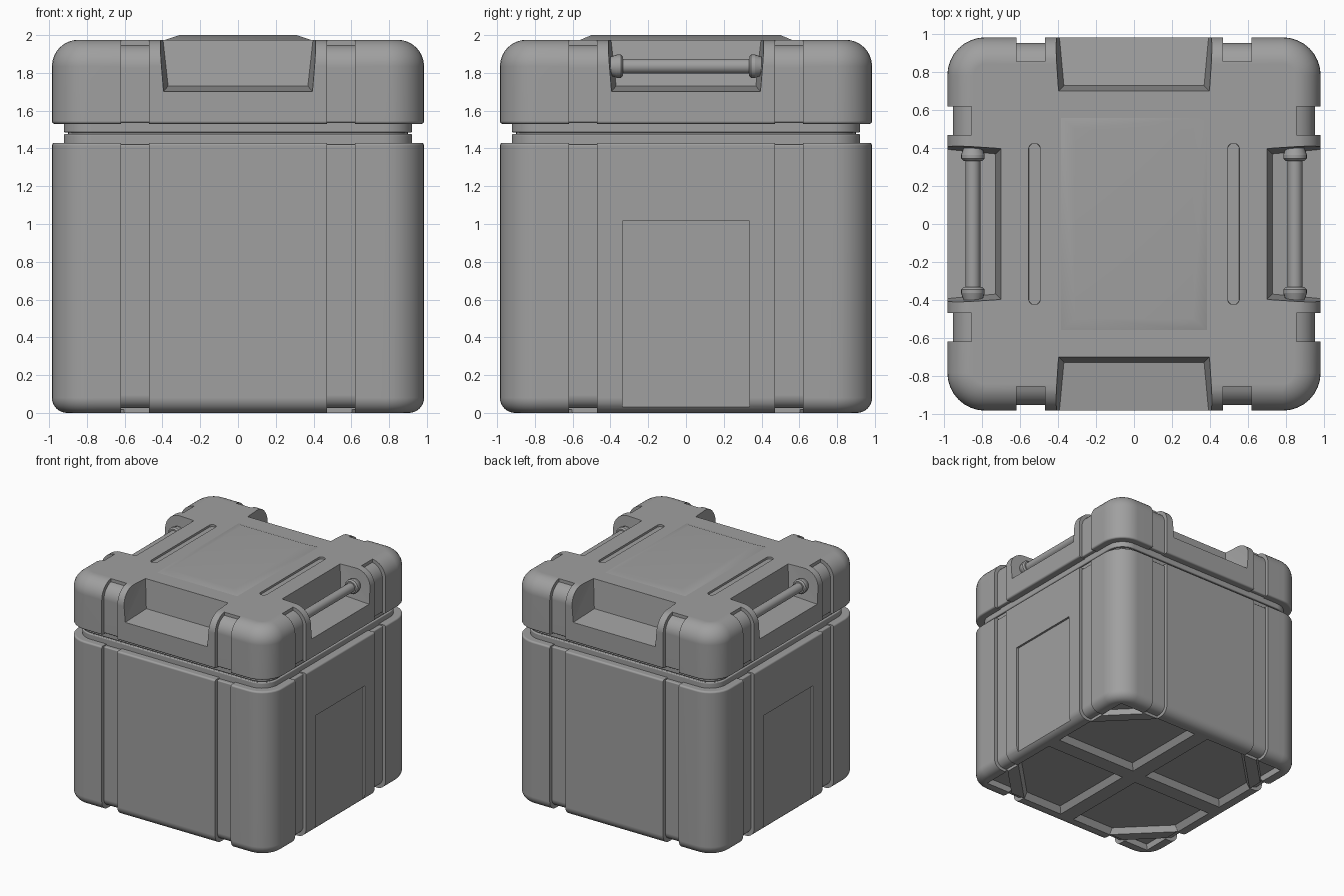
import bpy, bmesh, math
from math import sin, cos, pi, radians
from itertools import product

if "Cube" in bpy.data.objects:
    bpy.data.objects.remove(bpy.data.objects["Cube"], do_unlink=True)

grey = bpy.data.materials.new("plain grey")
grey.use_nodes = True
GREY = (0.35, 0.35, 0.35, 1)
grey.diffuse_color = GREY
grey.node_tree.nodes["Principled BSDF"].inputs["Base Color"].default_value = GREY

SIDE, CORNER, INSET = 0.985, 0.2, 0.03


def make(name, bm):
    bmesh.ops.recalc_face_normals(bm, faces=bm.faces[:])
    me = bpy.data.meshes.new(name)
    bm.to_mesh(me)
    bm.free()
    me.materials.append(grey)
    ob = bpy.data.objects.new(name, me)
    bpy.context.scene.collection.objects.link(ob)
    return ob


def hull(bm, points):
    verts = [bm.verts.new(p) for p in points]
    bmesh.ops.convex_hull(bm, input=verts)


def box(bm, xs, ys, zs):
    hull(bm, product(xs, ys, zs))


def tidy(bm):
    bmesh.ops.dissolve_limit(bm, angle_limit=0.01, verts=bm.verts[:], edges=bm.edges[:])


def turn(p, quarter):
    x, y, z = p
    for _ in range(quarter):
        x, y = -y, x
    return x, y, z


def rounded_block(name, half, radius, z0, z1, low, high, steps=8):
    """Rounded square block with its lower and upper rims rounded."""
    arc = [i * pi / 2 / steps for i in range(steps + 1)]
    profile = [(low * (1 - sin(a)), z0 + low * (1 - cos(a))) for a in arc]
    profile += [(high * (1 - cos(a)), z1 - high * (1 - sin(a))) for a in arc]
    bm = bmesh.new()
    rings = []
    for inset, z in profile:
        r = radius - inset
        c = half - radius
        rings.append([bm.verts.new(turn((c + r * cos(a), c + r * sin(a), z), q))
                      for q in range(4) for a in arc])
    n = len(rings[0])
    for a, b in zip(rings, rings[1:]):
        for i in range(n):
            j = (i + 1) % n
            bm.faces.new((a[i], a[j], b[j], b[i]))
    bm.faces.new(rings[0][::-1])
    bm.faces.new(rings[-1])
    return make(name, bm)


def finish(ob, operations=(), bevel=0.0):
    """Apply booleans, soften the edges and shade."""
    for kind, tool in operations:
        mod = ob.modifiers.new("cut", 'BOOLEAN')
        mod.operation, mod.object, mod.solver = kind, tool, 'EXACT'
    if bevel:
        mod = ob.modifiers.new("soft_edges", 'BEVEL')
        mod.width, mod.segments = bevel, 2
        mod.limit_method, mod.angle_limit = 'ANGLE', radians(35)
    mod = ob.modifiers.new("normals", 'WEIGHTED_NORMAL')
    mod.keep_sharp = True
    bpy.ops.object.select_all(action='DESELECT')
    ob.select_set(True)
    bpy.context.view_layer.objects.active = ob
    for mod in list(ob.modifiers)[:-1]:
        bpy.ops.object.modifier_apply(modifier=mod.name)
    bpy.ops.object.shade_smooth_by_angle(angle=radians(35))
    for _, tool in operations:
        if tool.name in bpy.data.objects and tool is not grooves:
            bpy.data.objects.remove(tool, do_unlink=True)


# Vertical grooves, two on each side
bm = bmesh.new()
for q, s in product(range(4), (-1, 1)):
    corners = product((s * 0.47, s * 0.62), (0.858, 1.1), (-0.2, 2.2))
    hull(bm, [turn(p, q) for p in corners])
tidy(bm)
grooves = make("groove_cutter", bm)
grooves.hide_render = True

# Lower body: side panels and bottom pockets
bm = bmesh.new()
for s in (-1, 1):
    box(bm, (s * 0.967, s * 1.1), (-0.335, 0.335), (-0.1, 1.015))
pentagon = [(0.07, 0.07), (0.86, 0.07), (0.86, 0.46), (0.46, 0.86), (0.07, 0.86)]
triangle = [(0.86, 0.6), (0.86, 0.86), (0.6, 0.86)]
for q, shape in product(range(4), (pentagon, triangle)):
    cx = sum(p[0] for p in shape) / len(shape)
    cy = sum(p[1] for p in shape) / len(shape)
    points = []
    for k, z in ((1.04, -0.02), (0.92, 0.05)):
        points += [turn((cx + k * (x - cx), cy + k * (y - cy), z), q) for x, y in shape]
    hull(bm, points)
tidy(bm)
body_details = make("body_cutter", bm)
body_core = rounded_block("body_core", SIDE - INSET, CORNER - INSET, 0.025, 1.42, 0.07, 0.01)
body = rounded_block("body", SIDE, CORNER, 0, 1.43, 0.08, 0.015)
finish(body, [('DIFFERENCE', grooves), ('UNION', body_core),
              ('DIFFERENCE', body_details)], 0.01)

# Neck rings between body and lid
finish(rounded_block("body_rim", 0.922, 0.15, 1.38, 1.476, 0.01, 0.008))
finish(rounded_block("seal", 0.9, 0.13, 1.42, 1.56, 0.01, 0.01))
finish(rounded_block("lid_rim", 0.922, 0.15, 1.485, 1.58, 0.008, 0.01))

# Lid: four open recesses and two slots on top
bm = bmesh.new()
for q in range(4):
    points = []
    for s in (-1, 1):
        points += [(s * 0.37, 0.73, 1.73), (s * 0.395, 1.0, 1.70),
                   (s * 0.4, 0.70, 2.0), (s * 0.42, 1.0, 2.0)]
    hull(bm, [turn(p, q) for p in points])
for s in (-1, 1):
    points = []
    for i, z in product(range(16), (1.957, 2.05)):
        a = (i + 0.5) * pi / 8
        end = 0.395 if sin(a) > 0 else -0.395
        points.append((s * 0.525 + 0.031 * cos(a), end + 0.031 * sin(a), z))
    hull(bm, points)
tidy(bm)
lid_details = make("lid_cutter", bm)
lid_core = rounded_block("lid_core", SIDE - INSET, CORNER - INSET, 1.537, 1.948, 0.01, 0.12)
lid = rounded_block("lid", SIDE, CORNER, 1.53, 1.975, 0.015, 0.14)
finish(lid, [('DIFFERENCE', grooves), ('UNION', lid_core),
             ('DIFFERENCE', lid_details)], 0.01)

# Raised plate with sloping sides on the lid
bm = bmesh.new()
hull(bm, [*product((-0.385, 0.385), (-0.56, 0.56), (1.96, 1.975)),
          *product((-0.31, 0.31), (-0.5, 0.5), (2.0,))])
tidy(bm)
finish(make("top_plate", bm))


# Carrying bars with end collars in the side recesses
def rod(bm, x, y0, y1, r0, r1, sides=24):
    hull(bm, [(x + r * cos(i * 2 * pi / sides), y, 1.835 + r * sin(i * 2 * pi / sides))
              for y, r in ((y0, r0), (y1, r1)) for i in range(sides)])


for side, s in (("left", 1), ("right", -1)):
    bm = bmesh.new()
    rod(bm, s * 0.85, -0.4, 0.4, 0.039, 0.039)
    for t in (-1, 1):
        rod(bm, s * 0.85, t * 0.333, t * 0.345, 0.05, 0.062)
        rod(bm, s * 0.85, t * 0.345, t * 0.365, 0.062, 0.062)
        rod(bm, s * 0.85, t * 0.365, t * 0.4, 0.062, 0.05)
    tidy(bm)
    finish(make(side + "_handle", bm))

bpy.data.objects.remove(grooves, do_unlink=True)
